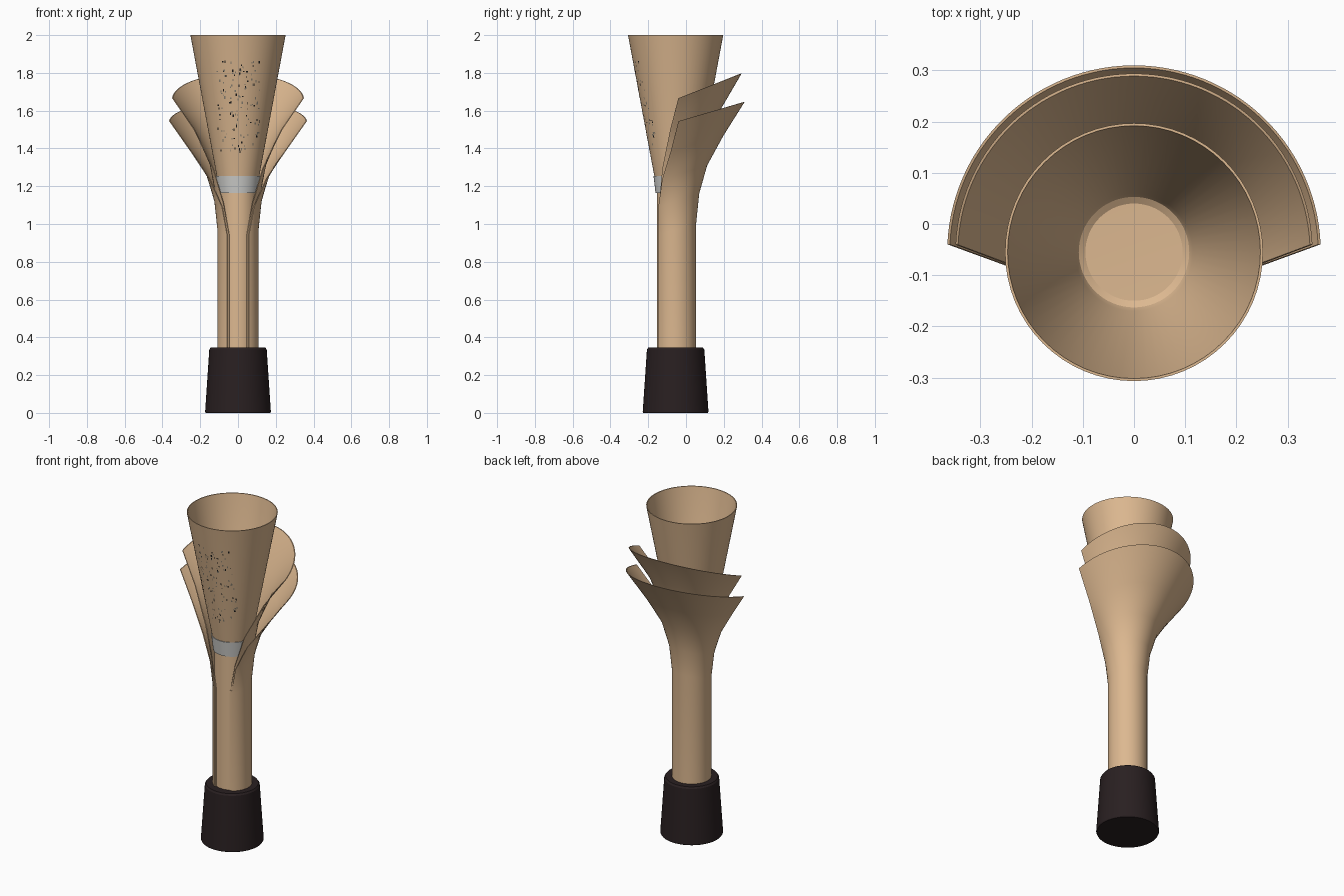
import bpy, bmesh, math, random

if "Cube" in bpy.data.objects:
    bpy.data.objects.remove(bpy.data.objects["Cube"])

CY = -0.055          # shared vertical axis of all the parts


def material(name, rgb):
    m = bpy.data.materials.new(name)
    m.diffuse_color = (*rgb, 1)
    m.use_nodes = True
    m.node_tree.nodes["Principled BSDF"].inputs["Base Color"].default_value = m.diffuse_color
    return m


WOOD = material("tan wood", (0.72, 0.48, 0.28))
DARK = material("dark brown", (0.022, 0.014, 0.015))
SILVER = material("silver grey", (0.62, 0.62, 0.60))
FLECK = material("grey fleck", (0.25, 0.22, 0.17))
BLACK = material("black fleck", (0.01, 0.01, 0.01))


def make_object(name, bm, mats, angle=30):
    mesh = bpy.data.meshes.new(name)
    bm.to_mesh(mesh)
    bm.free()
    ob = bpy.data.objects.new(name, mesh)
    bpy.context.collection.objects.link(ob)
    for m in mats:
        mesh.materials.append(m)
    ob.location.y = CY
    bpy.ops.object.select_all(action='DESELECT')
    ob.select_set(True)
    bpy.context.view_layer.objects.active = ob
    bpy.ops.object.shade_smooth_by_angle(angle=math.radians(angle))
    return ob


def lathe(name, profile, mat, n=64, closed=False):
    """Spin (radius, z) points about the axis; r = 0 ends become flat caps."""
    bm = bmesh.new()
    rows = []
    for r, z in profile:
        if r == 0:
            rows.append([bm.verts.new((0, 0, z))] * n)
        else:
            rows.append([bm.verts.new((r * math.cos(2 * math.pi * i / n),
                                       r * math.sin(2 * math.pi * i / n), z)) for i in range(n)])
    if closed:
        rows.append(rows[0])
    for a, b in zip(rows, rows[1:]):
        for i in range(n):
            j = (i + 1) % n
            bm.faces.new(list(dict.fromkeys((a[i], a[j], b[j], b[i]))))
    bmesh.ops.recalc_face_normals(bm, faces=bm.faces)
    return make_object(name, bm, [mat])


def sheath(name, rows, thick, n=56):
    """Open shell; each row is (radius, height at the side, tilt, half slit angle from the front)."""
    bm = bmesh.new()

    def grid(offset):
        out = []
        for r, z, tilt, slit in rows:
            line = []
            for i in range(n + 1):
                a = math.radians(slit + (360 - 2 * slit) * i / n)
                x, y = math.sin(a), -math.cos(a)
                line.append(bm.verts.new(((r - offset) * x, (r - offset) * y, z + tilt * r * y)))
            out.append(line)
        return out

    outer, inner = grid(0), grid(thick)
    for k in range(len(rows) - 1):
        for i in range(n):
            for g in (outer, inner):
                bm.faces.new((g[k][i], g[k][i + 1], g[k + 1][i + 1], g[k + 1][i]))
        for i in (0, n):
            bm.faces.new((outer[k][i], outer[k + 1][i], inner[k + 1][i], inner[k][i]))
    for k in (0, len(rows) - 1):
        for i in range(n):
            bm.faces.new((outer[k][i], outer[k][i + 1], inner[k][i + 1], inner[k][i]))
    bmesh.ops.recalc_face_normals(bm, faces=bm.faces)
    return make_object(name, bm, [WOOD])


# Foot
lathe("base", [(0, 0), (0.171, 0), (0.174, 0.006), (0.152, 0.335), (0.145, 0.345), (0, 0.345)], DARK)

# Core stem and flared cup with a floor inside
lathe("stem", [(0, 0.30), (0.099, 0.30), (0.099, 1.17), (0, 1.17)], WOOD)
lathe("cup", [(0, 1.165), (0.100, 1.165), (0.112, 1.25), (0.252, 2.0), (0.247, 2.0),
              (0.115, 1.285), (0.108, 1.27), (0.095, 1.262), (0, 1.26)], WOOD)

# Collar ring
lathe("collar", [(0.106, 1.163), (0.117, 1.255), (0.109, 1.255), (0.098, 1.163)], SILVER, closed=True)

# Two nested leaf sheaths, open at the front and flaring at the back
sheath("outer_sheath", [(0.109, 0.32, 0, 32), (0.109, 0.97, 0.33, 32), (0.125, 1.12, 0.33, 43),
                        (0.167, 1.26, 0.30, 65), (0.252, 1.39, 0.30, 84), (0.365, 1.54, 0.29, 92.4)], 0.005)
sheath("inner_sheath", [(0.104, 0.32, 0, 27), (0.104, 0.97, 0.33, 27), (0.117, 1.14, 0.35, 42),
                        (0.150, 1.32, 0.38, 62), (0.236, 1.51, 0.39, 83), (0.349, 1.66, 0.39, 92.4)], 0.005)

# Worn flecks scattered on the front of the cup
random.seed(4)
bm = bmesh.new()
for _ in range(130):
    z = random.uniform(1.38, 1.86)
    x = random.choice((-0.085, -0.02, 0.03, 0.09)) + random.uniform(-0.025, 0.025)
    w, h = random.uniform(0.002, 0.004), random.uniform(0.002, 0.007)
    quad = []
    for dx, dz in ((-w, -h), (w, -h), (w, h), (-w, h)):
        r = 0.112 + (z + dz - 1.25) * 0.140 / 0.75 + 0.001
        quad.append(bm.verts.new((x + dx, -math.sqrt(r * r - (x + dx) ** 2), z + dz)))
    bm.faces.new(quad).material_index = random.choice((0, 0, 1))
make_object("surface_flecks", bm, [FLECK, BLACK])
